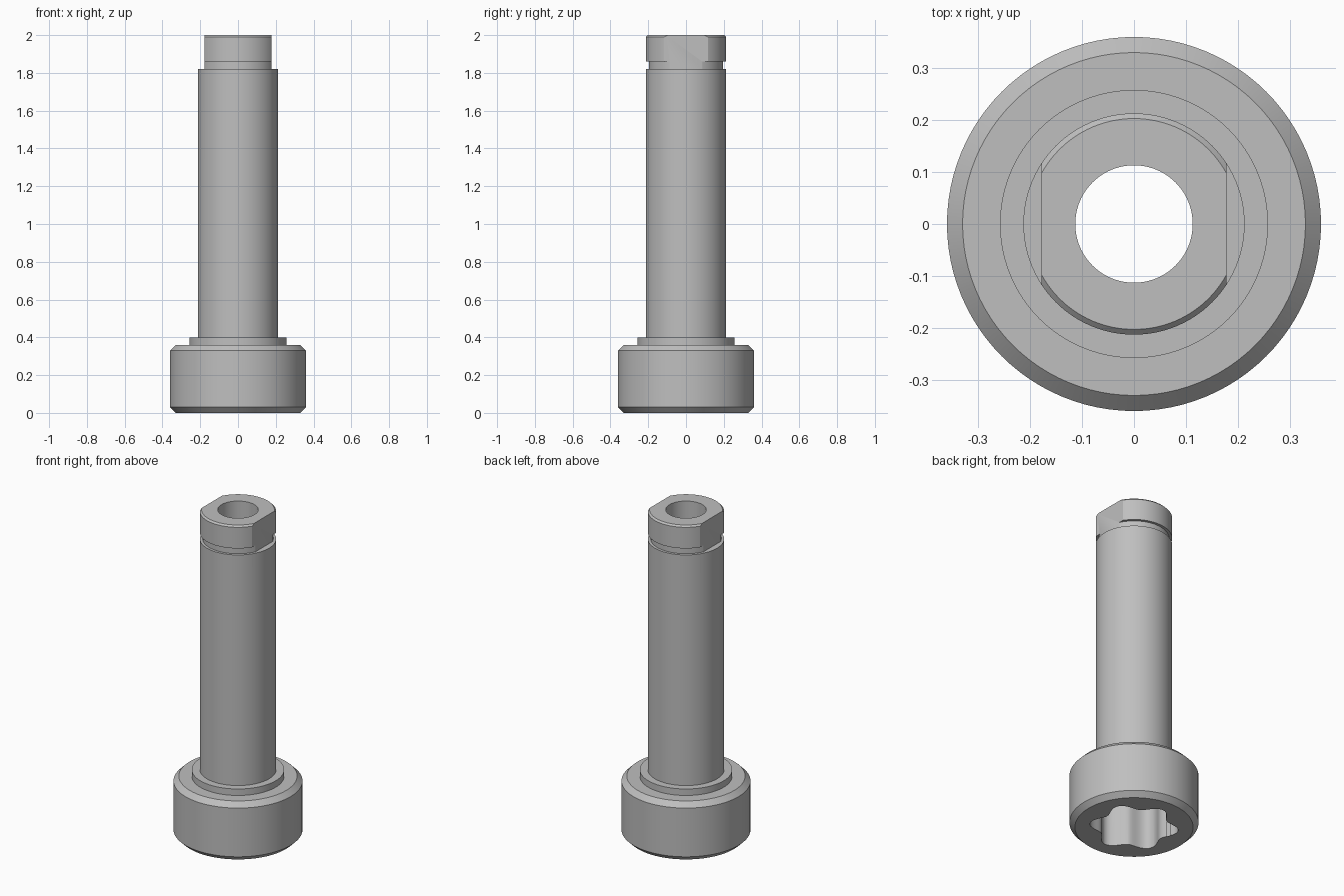
import bpy
import bmesh
from math import cos, sin, pi, tau
from mathutils import Matrix

cube = bpy.data.objects.get("Cube")
if cube:
    bpy.data.objects.remove(cube, do_unlink=True)

SEGMENTS = 96

# Plain steel grey
steel = bpy.data.materials.new("steel_grey")
steel.use_nodes = True
grey = (0.52, 0.52, 0.52, 1)
steel.diffuse_color = grey
steel.node_tree.nodes["Principled BSDF"].inputs["Base Color"].default_value = grey


def make_object(name, bm):
    bmesh.ops.recalc_face_normals(bm, faces=bm.faces)
    mesh = bpy.data.meshes.new(name)
    bm.to_mesh(mesh)
    bm.free()
    mesh.materials.append(steel)
    obj = bpy.data.objects.new(name, mesh)
    bpy.context.collection.objects.link(obj)
    return obj


def lathe(name, profile):
    """Closed (radius, z) profile turned about the z axis."""
    bm = bmesh.new()
    rings = []
    for r, z in profile:
        rings.append([bm.verts.new((r * cos(tau * i / SEGMENTS), r * sin(tau * i / SEGMENTS), z))
                      for i in range(SEGMENTS)])
    for a, b in zip(rings, rings[1:] + rings[:1]):
        for i in range(SEGMENTS):
            j = (i + 1) % SEGMENTS
            bm.faces.new((a[i], a[j], b[j], b[i]))
    return make_object(name, bm)


def prism(name, outline, low, high):
    bm = bmesh.new()
    base = bm.faces.new([bm.verts.new((x, y, low)) for x, y in outline])
    top = bmesh.ops.extrude_face_region(bm, geom=[base])["geom"]
    verts = [v for v in top if isinstance(v, bmesh.types.BMVert)]
    bmesh.ops.translate(bm, verts=verts, vec=(0, 0, high - low))
    return make_object(name, bm)


# Turned body: bore, chamfered head, collar, shaft, neck groove, chamfered tip
bolt = lathe("bolt_body", [
    (0.113, 0.0), (0.33, 0.0), (0.36, 0.03), (0.36, 0.33), (0.33, 0.36),
    (0.258, 0.36), (0.258, 0.40), (0.213, 0.40), (0.213, 1.82),
    (0.197, 1.82), (0.197, 1.86), (0.213, 1.86), (0.213, 1.99),
    (0.203, 2.0), (0.113, 2.0),
])

# Six-lobed drive socket in the underside of the head
lobes = []
for i in range(SEGMENTS):
    t = tau * i / SEGMENTS
    r = 0.222 + 0.028 * cos(6 * (t - pi / 6))
    lobes.append((r * cos(t), r * sin(t)))
cutters = [prism("socket_cutter", lobes, -0.1, 0.25)]

# Two wrench flats on the tip
for side, label in ((1, "left"), (-1, "right")):
    x0, x1 = side * 0.178, side * 0.3
    corners = [(x0, -0.3), (x1, -0.3), (x1, 0.3), (x0, 0.3)]
    cutters.append(prism("flat_cutter_" + label, corners, 1.82, 2.1))

bpy.ops.object.select_all(action="DESELECT")
bolt.select_set(True)
bpy.context.view_layer.objects.active = bolt
for cutter in cutters:
    cutter.hide_render = True
    mod = bolt.modifiers.new(cutter.name, "BOOLEAN")
    mod.operation = "DIFFERENCE"
    mod.solver = "EXACT"
    mod.object = cutter
    bpy.ops.object.modifier_apply(modifier=mod.name)
for cutter in cutters:
    bpy.data.objects.remove(cutter, do_unlink=True)

bpy.ops.object.shade_smooth_by_angle(angle=pi / 6)
